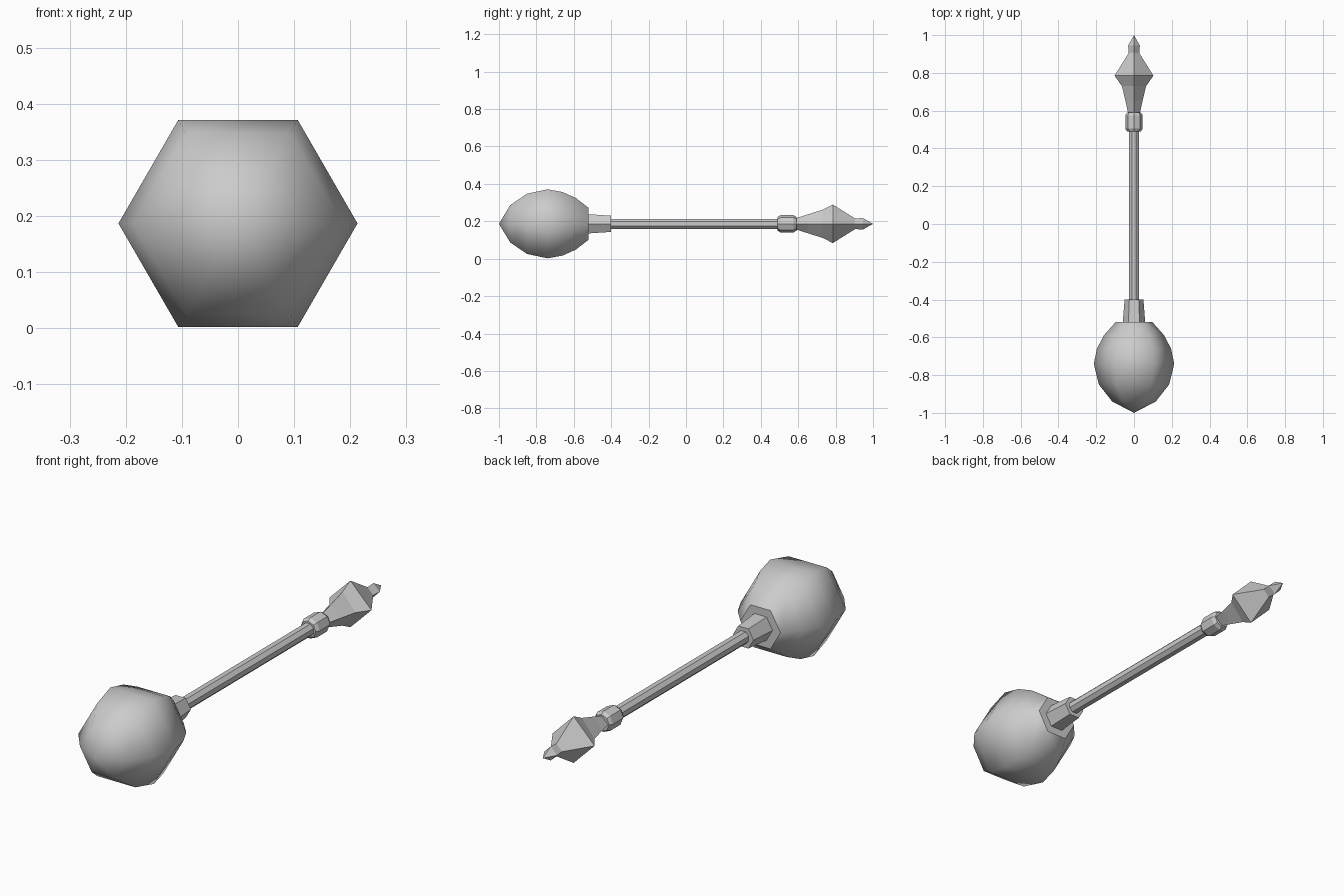
import bpy, bmesh, math

cube = bpy.data.objects.get("Cube")
if cube:
    bpy.data.objects.remove(cube, do_unlink=True)

AXIS_Z = 0.1865

grey = bpy.data.materials.new("plain grey")
grey.use_nodes = True
colour = (0.6, 0.6, 0.6, 1)
grey.diffuse_color = colour
grey.node_tree.nodes["Principled BSDF"].inputs["Base Color"].default_value = colour


def lathe(name, sides, profile, smooth=False, turn=0.0):
    """Loft rings of (y, x radius, z radius) along the y axis; radius 0 is a point."""
    bm = bmesh.new()
    rings = []
    for y, rx, rz in profile:
        count = sides if rx > 0 else 1
        angles = [turn + math.tau * i / sides for i in range(count)]
        rings.append([bm.verts.new((rx * math.cos(a), y, AXIS_Z + rz * math.sin(a)))
                      for a in angles])
    for a, b in zip(rings, rings[1:]):
        for i in range(sides):
            j = (i + 1) % sides
            corners = [a[i % len(a)], a[j % len(a)], b[j % len(b)], b[i % len(b)]]
            face = bm.faces.new(list(dict.fromkeys(corners)))
            face.smooth = smooth
    # flat end caps
    for ring in (rings[0], rings[-1]):
        if len(ring) > 1:
            bm.faces.new(ring)
    bmesh.ops.recalc_face_normals(bm, faces=bm.faces)
    mesh = bpy.data.meshes.new(name)
    bm.to_mesh(mesh)
    bm.free()
    mesh.materials.append(grey)
    obj = bpy.data.objects.new(name, mesh)
    bpy.context.collection.objects.link(obj)
    return obj


def even(points):
    return [(y, r, r) for y, r in points]


# Six-sided rounded head
lathe("head", 6, even([(-1.0, 0), (-0.94, 0.115), (-0.85, 0.186), (-0.74, 0.213),
                       (-0.66, 0.196), (-0.59, 0.16), (-0.52, 0.098)]), smooth=True)

# Tapered collar behind the head
lathe("collar", 6, even([(-0.53, 0.06), (-0.40, 0.05)]))

# Long handle
lathe("shaft", 8, even([(-0.45, 0.029), (0.55, 0.029)]), turn=math.pi / 8)

# Chamfered ring at the end of the handle
lathe("ring", 8, even([(0.49, 0.037), (0.505, 0.046), (0.575, 0.046), (0.59, 0.037)]))

# Four-sided flared pommel and its spike
lathe("pommel", 4, [(0.58, 0.030, 0.028), (0.65, 0.045, 0.05), (0.73, 0.064, 0.075),
                    (0.785, 0.103, 0.103), (0.905, 0.028, 0.028)])
lathe("spike", 4, even([(0.89, 0.027), (0.945, 0.031), (1.0, 0)]))
